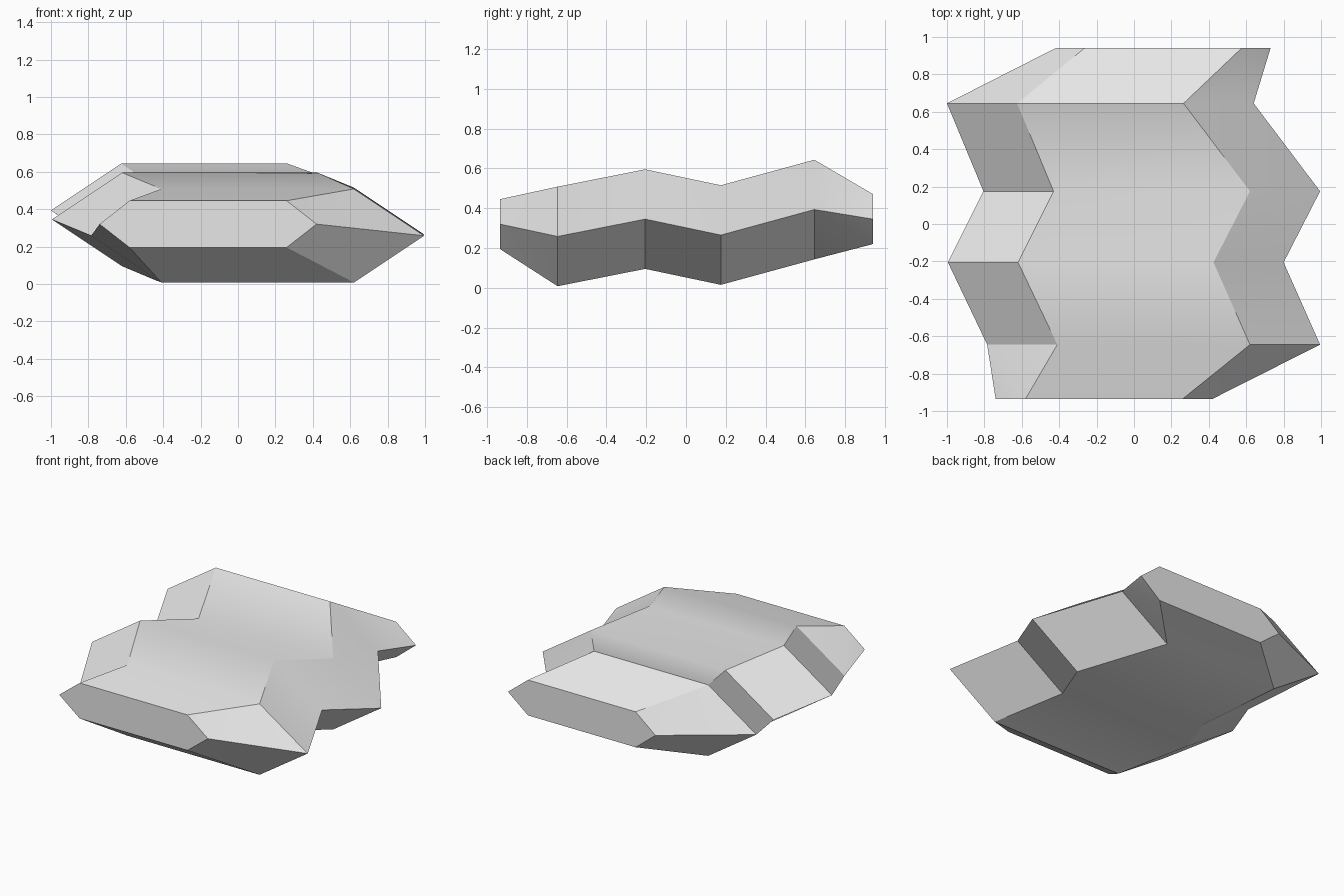
import bpy
import bmesh
import math

cube = bpy.data.objects.get("Cube")
if cube:
    bpy.data.objects.remove(cube, do_unlink=True)

stone = bpy.data.materials.new("light grey stone")
stone.use_nodes = True
colour = (0.8, 0.8, 0.8, 1)
stone.diffuse_color = colour
stone.node_tree.nodes["Principled BSDF"].inputs["Base Color"].default_value = colour

# Hexagonal sections from front to back:
# y, flat left, flat right, point overhang, middle height, half height
SECTIONS = [
    (-0.935, -0.58, 0.26, 0.16, 0.32, 0.125),
    (-0.645, -0.41, 0.62, 0.375, 0.258, 0.25),
    (-0.205, -0.62, 0.425, 0.375, 0.345, 0.25),
    (0.175, -0.43, 0.62, 0.375, 0.265, 0.25),
    (0.645, -0.625, 0.265, 0.375, 0.393, 0.25),
    (0.94, -0.265, 0.575, 0.155, 0.345, 0.125),
]


def hexagon(bm, y, left, right, point, mid, half):
    outline = [(left - point, mid), (left, mid + half), (right, mid + half),
               (right + point, mid), (right, mid - half), (left, mid - half)]
    return [bm.verts.new((x, y, z)) for x, z in outline]


# Faceted slab: bridge neighbouring sections and cap the ends
bm = bmesh.new()
rings = [hexagon(bm, *section) for section in SECTIONS]
panels = []
for a, b in zip(rings, rings[1:]):
    for i in range(6):
        j = (i + 1) % 6
        panels.append(bm.faces.new((a[i], a[j], b[j], b[i])))
bm.faces.new(rings[0])
bm.faces.new(rings[-1])

# Twisted panels fold along their shorter diagonal
bmesh.ops.triangulate(bm, faces=panels, quad_method='SHORT_EDGE')
bmesh.ops.recalc_face_normals(bm, faces=bm.faces[:])
mesh = bpy.data.meshes.new("faceted_slab")
bm.to_mesh(mesh)
bm.free()
mesh.materials.append(stone)
slab = bpy.data.objects.new("faceted_slab", mesh)
bpy.context.collection.objects.link(slab)

# Soft ripples, crisp outer edges
bpy.ops.object.select_all(action='DESELECT')
slab.select_set(True)
bpy.context.view_layer.objects.active = slab
bpy.ops.object.shade_smooth_by_angle(angle=math.radians(30))
